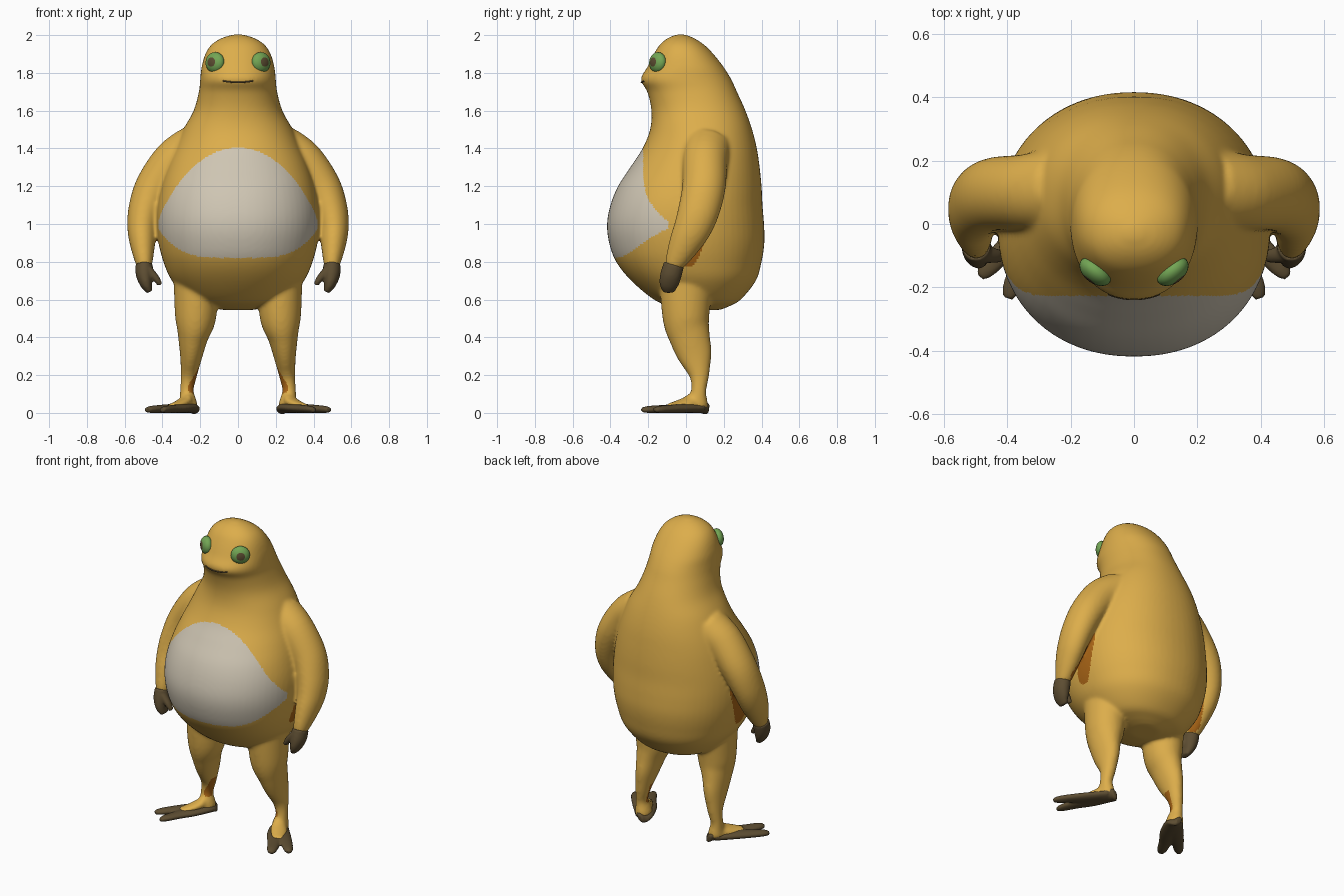
import bpy, bmesh, math
from mathutils import Vector, Matrix

cube = bpy.data.objects.get("Cube")
if cube:
    bpy.data.objects.remove(cube)


def material(name, rgb):
    m = bpy.data.materials.new(name)
    m.use_nodes = True
    m.diffuse_color = (*rgb, 1)
    m.node_tree.nodes["Principled BSDF"].inputs["Base Color"].default_value = (*rgb, 1)
    return m


YELLOW = material("golden yellow skin", (0.72, 0.42, 0.07))
CREAM = material("cream belly", (0.62, 0.56, 0.45))
ORANGE = material("burnt orange", (0.40, 0.13, 0.008))
BROWN = material("dark brown", (0.11, 0.075, 0.032))
GREEN = material("eye green", (0.17, 0.38, 0.09))


def spline(rows, steps=5):
    """Catmull-Rom resampling of rows of numbers."""
    rows = [Vector(r) for r in rows]
    ext = [rows[0]] + rows + [rows[-1]]
    out = []
    for i in range(len(rows) - 1):
        a, b, c, d = ext[i:i + 4]
        for k in range(steps):
            t = k / steps
            out.append(0.5 * (2 * b + (c - a) * t + (2 * a - 5 * b + 4 * c - d) * t ** 2
                              + (3 * b - a - 3 * c + d) * t ** 3))
    return out + [rows[-1]]


def loft(bm, rings):
    loops = [[bm.verts.new(p) for p in ring] for ring in rings]
    n = len(loops[0])
    for a, b in zip(loops, loops[1:]):
        for i in range(n):
            j = (i + 1) % n
            bm.faces.new((a[i], a[j], b[j], b[i]))
    bm.faces.new(loops[0])
    bm.faces.new(loops[-1])


def ellipse(centre, u, v, power=2.0, n=40):
    pts = []
    for i in range(n):
        c, s = math.cos(math.tau * i / n), math.sin(math.tau * i / n)
        pts.append(centre + u * math.copysign(abs(c) ** (2 / power), c)
                   + v * math.copysign(abs(s) ** (2 / power), s))
    return pts


def tube(bm, rows, side):
    """Limb through rows of x, y, z and two radii; side mirrors it in x."""
    rows = spline(rows)
    pos = [Vector((side * r[0], r[1], r[2])) for r in rows]
    rings = []
    for i, r in enumerate(rows):
        t = (pos[min(i + 1, len(pos) - 1)] - pos[max(i - 1, 0)]).normalized()
        u = Vector((0, 1, 0)).cross(t).normalized()
        rings.append(ellipse(pos[i], u * r[3], t.cross(u) * r[4]))
    loft(bm, rings)


def fuse(name, bm, voxel, rounds, mats, rule=None):
    """Blend overlapping closed pieces into one smooth surface."""
    bmesh.ops.recalc_face_normals(bm, faces=bm.faces)
    me = bpy.data.meshes.new(name)
    bm.to_mesh(me)
    bm.free()
    ob = bpy.data.objects.new(name, me)
    bpy.context.collection.objects.link(ob)
    mod = ob.modifiers.new("blend", 'REMESH')
    mod.mode = 'VOXEL'
    mod.voxel_size = voxel
    mod = ob.modifiers.new("soften", 'SMOOTH')
    mod.factor = 0.5
    mod.iterations = rounds
    dg = bpy.context.evaluated_depsgraph_get()
    done = bpy.data.meshes.new_from_object(ob.evaluated_get(dg))
    ob.modifiers.clear()
    ob.data = done
    done.materials.clear()
    for m in mats:
        done.materials.append(m)
    for p in done.polygons:
        p.use_smooth = True
        p.material_index = rule(p.center) if rule else 0
    return ob


# Torso and head: height, front y, back y, half width
TORSO = [(0.545, 0.02, 0.18, 0.08), (0.565, -0.08, 0.23, 0.17), (0.6, -0.17, 0.29, 0.26),
         (0.7, -0.29, 0.37, 0.35), (0.8, -0.37, 0.4, 0.395), (0.9, -0.407, 0.415, 0.42),
         (1.0, -0.418, 0.413, 0.43), (1.1, -0.4, 0.405, 0.425), (1.2, -0.36, 0.4, 0.405),
         (1.3, -0.295, 0.39, 0.375), (1.4, -0.23, 0.375, 0.335), (1.5, -0.19, 0.35, 0.29),
         (1.6, -0.183, 0.315, 0.235), (1.7, -0.205, 0.27, 0.207), (1.765, -0.24, 0.24, 0.2),
         (1.83, -0.205, 0.2, 0.193), (1.9, -0.17, 0.145, 0.173), (1.95, -0.138, 0.095, 0.14),
         (1.985, -0.095, 0.04, 0.085), (2.004, -0.045, -0.01, 0.02)]

# Limbs: x, y, z, radius across, radius in depth
ARM = [(0.24, 0.11, 1.4, 0.12, 0.13), (0.34, 0.1, 1.33, 0.115, 0.12),
       (0.44, 0.095, 1.2, 0.103, 0.115), (0.49, 0.07, 1.08, 0.09, 0.11),
       (0.507, 0.035, 0.98, 0.079, 0.1), (0.505, -0.01, 0.89, 0.066, 0.083),
       (0.497, -0.06, 0.79, 0.044, 0.053), (0.495, -0.066, 0.76, 0.03, 0.035)]
LEG = [(0.22, 0.0, 0.68, 0.12, 0.14), (0.225, 0.0, 0.5, 0.108, 0.123),
       (0.238, 0.02, 0.4, 0.08, 0.108), (0.248, 0.048, 0.3, 0.059, 0.09),
       (0.26, 0.07, 0.2, 0.043, 0.054), (0.271, 0.068, 0.12, 0.036, 0.04),
       (0.265, 0.06, 0.06, 0.046, 0.056), (0.262, 0.06, 0.025, 0.05, 0.055)]
INSTEP = [(0.268, 0.075, 0.09, 0.03, 0.035), (0.28, 0.03, 0.058, 0.034, 0.05),
          (0.315, -0.03, 0.044, 0.023, 0.05), (0.355, -0.09, 0.036, 0.012, 0.035)]
INNER_TOE = [(0.247, 0.122, 0.022, 0.016, 0.028), (0.255, 0.07, 0.026, 0.026, 0.056),
             (0.295, -0.03, 0.024, 0.024, 0.054), (0.345, -0.12, 0.021, 0.021, 0.04),
             (0.385, -0.2, 0.018, 0.018, 0.03), (0.398, -0.234, 0.015, 0.011, 0.016)]
OUTER_TOE = [(0.255, 0.07, 0.026, 0.024, 0.05), (0.34, -0.02, 0.024, 0.024, 0.048),
             (0.415, -0.09, 0.021, 0.021, 0.036), (0.464, -0.143, 0.018, 0.018, 0.028),
             (0.485, -0.166, 0.015, 0.011, 0.015)]
PALM = [(0.497, -0.064, 0.785, 0.046, 0.054), (0.495, -0.08, 0.73, 0.045, 0.056),
        (0.485, -0.09, 0.68, 0.032, 0.05), (0.468, -0.09, 0.64, 0.016, 0.03)]
THUMB = [(0.475, -0.095, 0.76, 0.022, 0.027), (0.436, -0.1, 0.715, 0.019, 0.023),
         (0.412, -0.1, 0.678, 0.013, 0.016)]


def near(p, a, b, radius):
    a, b = Vector(a), Vector(b)
    t = max(0, min(1, (p - a).dot(b - a) / (b - a).length_squared))
    return (p - a.lerp(b, t)).length < radius


def skin_colour(c):
    p = Vector((abs(c.x), c.y, c.z))
    # cream belly patch
    t = p.x / 0.425
    if p.y < -0.09 and t < 1:
        if 0.98 - 0.16 * (1 - t ** 4) < p.z < 1.0 + 0.405 * (1 - t * t) ** 0.8:
            return 1
    # orange under the arms and inside the ankles
    if near(p, (0.4, 0.14, 1.26), (0.435, 0.01, 0.8), 0.058):
        return 2
    if near(p, (0.205, 0.05, 0.21), (0.24, 0.045, 0.13), 0.03):
        return 2
    return 0


# Skin: torso, arms and legs blended together
skin = bmesh.new()
loft(skin, [ellipse(Vector((0, (f + b) / 2, z)), Vector((w, 0, 0)),
                    Vector((0, (b - f) / 2, 0)), 2.15, 64)
            for z, f, b, w in spline(TORSO)])
for side in (1, -1):
    for limb in (ARM, LEG, INSTEP):
        tube(skin, limb, side)
fuse("body", skin, 0.01, 10, [YELLOW, CREAM, ORANGE], skin_colour)

for side, label in ((1, "left"), (-1, "right")):
    # Two-toed foot
    bm = bmesh.new()
    tube(bm, INNER_TOE, side)
    tube(bm, OUTER_TOE, side)
    fuse(label + "_foot", bm, 0.007, 3, [BROWN])

    # Mitten hand with a thumb
    bm = bmesh.new()
    tube(bm, PALM, side)
    tube(bm, THUMB, side)
    fuse(label + "_hand", bm, 0.007, 3, [BROWN])

    # Flattened eye with a pupil around its pole
    bm = bmesh.new()
    bmesh.ops.create_uvsphere(bm, u_segments=24, v_segments=20, radius=1)
    for f in bm.faces:
        c = f.calc_center_median()
        f.smooth = True
        f.material_index = int(c.z > 0 and c.xy.length < 0.43)
    facing = Vector((side * 0.62, -0.78, 0.08)).to_track_quat('Z', 'Y').to_matrix().to_4x4()
    bm.transform(Matrix.Translation((side * 0.122, -0.15, 1.855)) @ facing
                 @ Matrix.Diagonal((0.057, 0.055, 0.036, 1)))
    me = bpy.data.meshes.new(label + "_eye")
    bm.to_mesh(me)
    bm.free()
    me.materials.append(GREEN)
    me.materials.append(BROWN)
    bpy.context.collection.objects.link(bpy.data.objects.new(label + "_eye", me))

# Mouth line wrapped round the snout
curve = bpy.data.curves.new("mouth", 'CURVE')
curve.dimensions = '3D'
curve.bevel_depth = 0.004
curve.materials.append(BROWN)
line = curve.splines.new('POLY')
line.points.add(16)
for i, pt in enumerate(line.points):
    x = -0.08 + 0.01 * i
    y = -0.236 * (1 - (abs(x) / 0.2) ** 2.15) ** (1 / 2.15)
    pt.co = (x, y, 1.75 + 1.2 * x * x, 1)
bpy.context.collection.objects.link(bpy.data.objects.new("mouth", curve))
